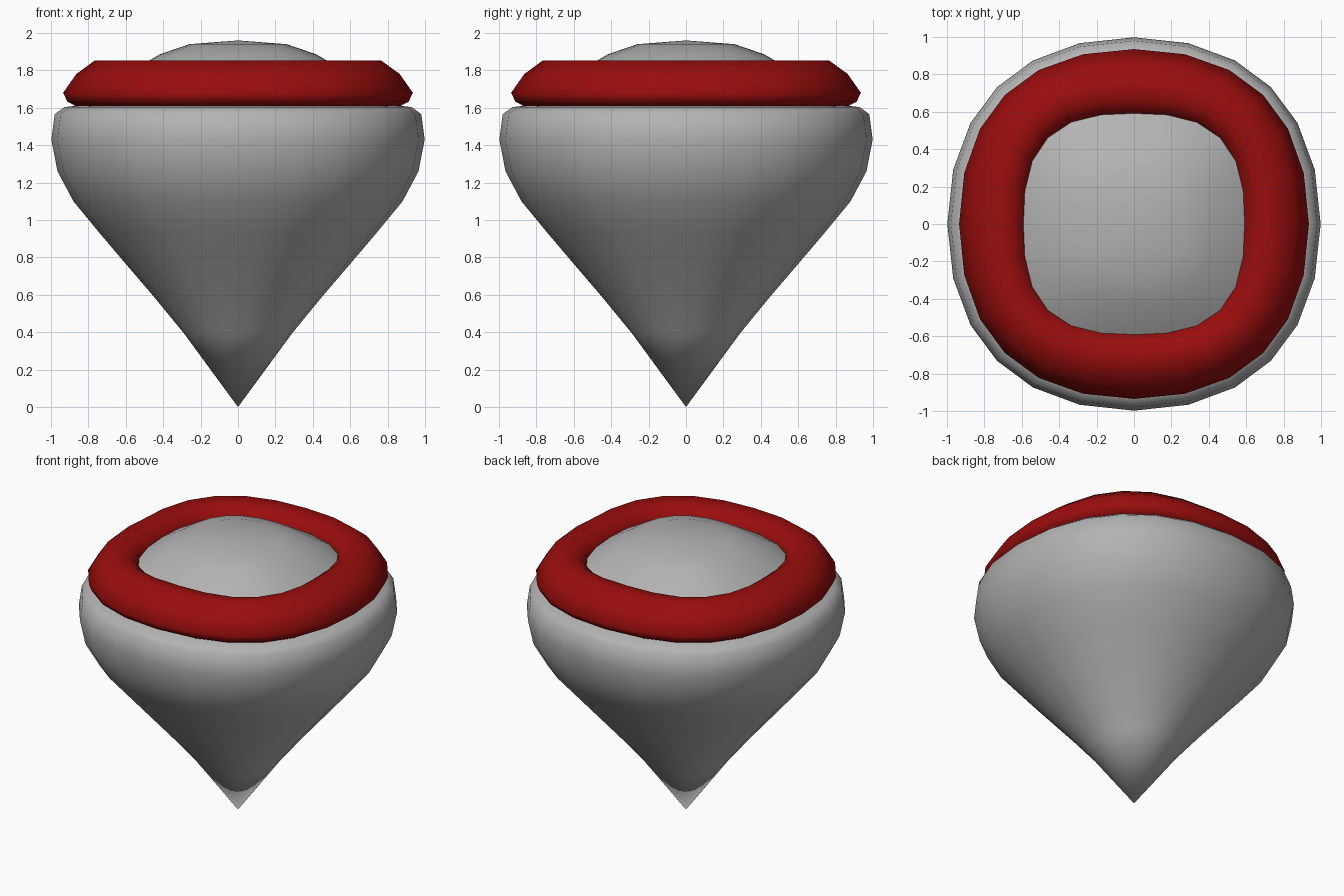
import bpy, bmesh
from math import sin, cos, pi

if "Cube" in bpy.data.objects:
    bpy.data.objects.remove(bpy.data.objects["Cube"])

SEGS = 24


def squircle(bm, r, z, k):
    """Ring of vertices: radius r on the axes, r * (1 + k) on the diagonals."""
    verts = []
    for i in range(SEGS):
        a = 2 * pi * i / SEGS
        a += 0.035 * sin(4 * a)
        rad = r * (1 + k * (1 - cos(4 * a)) / 2)
        verts.append(bm.verts.new((rad * cos(a), rad * sin(a), z)))
    return verts


def bridge(bm, a, b):
    for i in range(SEGS):
        j = (i + 1) % SEGS
        bm.faces.new((a[i], a[j], b[j], b[i]))


def fan(bm, ring, z):
    tip = bm.verts.new((0, 0, z))
    for i in range(SEGS):
        bm.faces.new((ring[i], ring[(i + 1) % SEGS], tip))


def finish(bm, name, color):
    bmesh.ops.recalc_face_normals(bm, faces=bm.faces[:])
    for f in bm.faces:
        f.smooth = True
    me = bpy.data.meshes.new(name)
    bm.to_mesh(me)
    bm.free()
    mat = bpy.data.materials.new(name + "_paint")
    mat.diffuse_color = color
    mat.use_nodes = True
    mat.node_tree.nodes["Principled BSDF"].inputs["Base Color"].default_value = mat.diffuse_color
    me.materials.append(mat)
    ob = bpy.data.objects.new(name, me)
    bpy.context.collection.objects.link(ob)
    return ob


# Grey teardrop body: pointed base, rounded shoulder, shallow dome
body_profile = [
    (0.29, 0.395, 0.0), (0.45, 0.59, 0.01),
    (0.60, 0.765, 0.015), (0.74, 0.93, 0.02), (0.88, 1.10, 0.03),
    (0.965, 1.26, 0.035), (0.998, 1.43, 0.037), (0.98, 1.565, 0.037),
    (0.93, 1.603, 0.037), (0.86, 1.612, 0.04), (0.78, 1.65, 0.045),
    (0.69, 1.72, 0.05), (0.58, 1.79, 0.06), (0.42, 1.885, 0.07),
    (0.26, 1.94, 0.07),
]
bm = bmesh.new()
rings = [squircle(bm, *p) for p in body_profile]
for a, b in zip(rings, rings[1:]):
    bridge(bm, a, b)
fan(bm, rings[0], 0.0)
fan(bm, rings[-1], 1.96)
finish(bm, "body", (0.45, 0.45, 0.45, 1))

# Red rounded band lying on the shoulder
band_profile = [
    (0.935, 1.68), (0.865, 1.78), (0.765, 1.853), (0.66, 1.845),
    (0.597, 1.80), (0.577, 1.74), (0.61, 1.68), (0.68, 1.63),
    (0.78, 1.607), (0.865, 1.608), (0.912, 1.632),
]
bm = bmesh.new()
rings = []
for r, z in band_profile:
    k = 0.044 + 0.07 * (0.935 - r) / 0.36   # squarer towards the hole
    rings.append(squircle(bm, r, z, k))
for a, b in zip(rings, rings[1:] + rings[:1]):
    bridge(bm, a, b)
finish(bm, "band", (0.32, 0.004, 0.004, 1))
